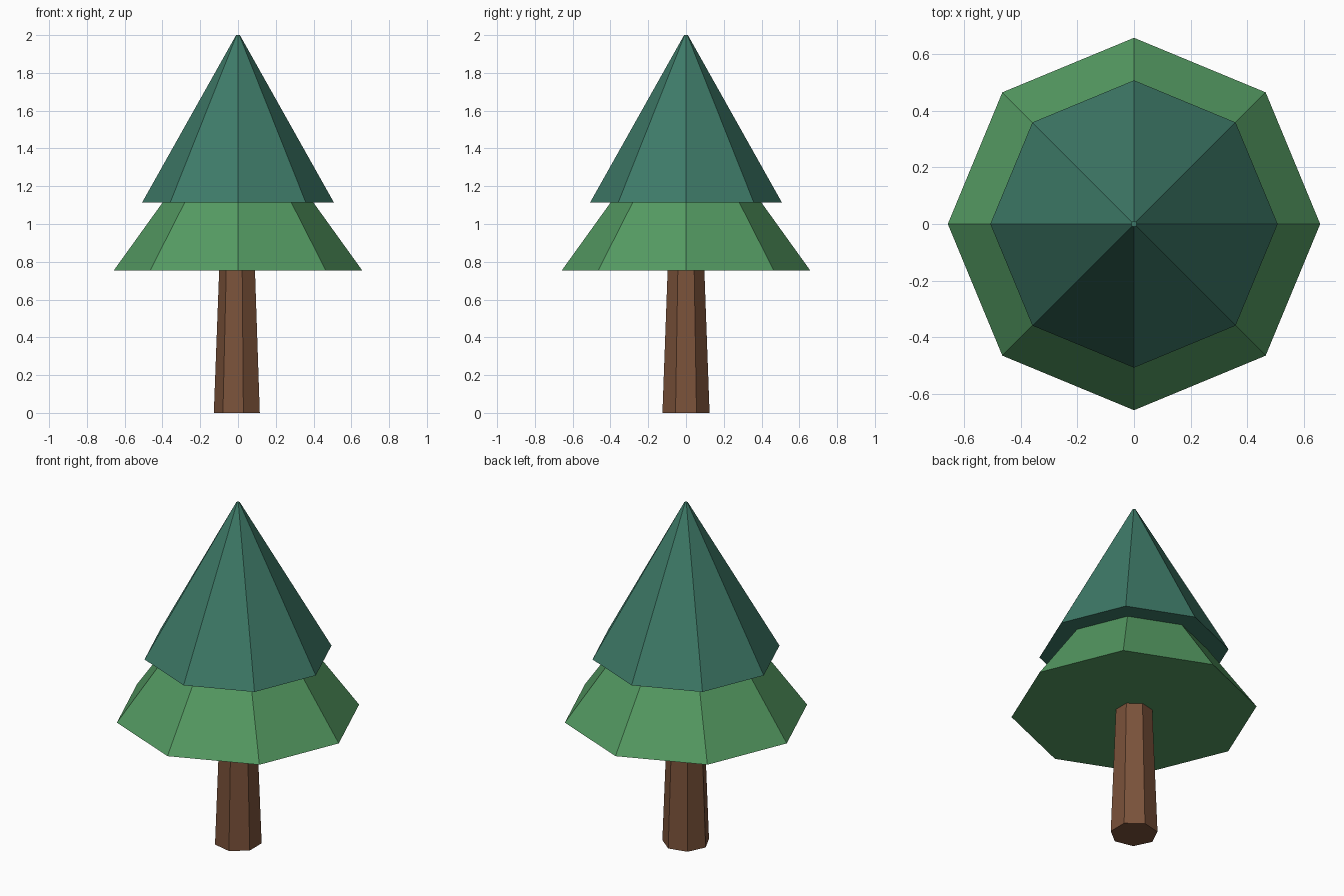
import bpy, bmesh
from math import pi, sin, cos

if "Cube" in bpy.data.objects:
    bpy.data.objects.remove(bpy.data.objects["Cube"])


def material(name, rgb):
    m = bpy.data.materials.new(name)
    m.diffuse_color = (*rgb, 1.0)
    m.use_nodes = True
    m.node_tree.nodes["Principled BSDF"].inputs["Base Color"].default_value = m.diffuse_color
    return m


def frustum(name, sides, start, r0, z0, r1, z1, mat):
    """Closed tapered prism with its first corner at angle start."""
    bm = bmesh.new()
    rings = []
    for r, z in ((r0, z0), (r1, z1)):
        angles = [start + 2 * pi * i / sides for i in range(sides)]
        rings.append([bm.verts.new((r * cos(a), r * sin(a), z)) for a in angles])
    low, high = rings
    for i in range(sides):
        j = (i + 1) % sides
        bm.faces.new((low[i], low[j], high[j], high[i]))
    bm.faces.new(low[::-1])
    bm.faces.new(high)
    me = bpy.data.meshes.new(name)
    bm.to_mesh(me)
    bm.free()
    me.materials.append(mat)
    ob = bpy.data.objects.new(name, me)
    bpy.context.collection.objects.link(ob)
    return ob


bark = material("bark brown", (0.195, 0.084, 0.042))
light = material("light green", (0.089, 0.323, 0.122))
dark = material("dark teal green", (0.048, 0.195, 0.138))

# seven-sided trunk, slightly tapered, ending inside the foliage
frustum("trunk", 7, pi, 0.128, 0.0, 0.098, 0.80, bark)
# two eight-sided foliage tiers
frustum("lower_foliage", 8, 0, 0.657, 0.755, 0.01, 1.655, light)
frustum("upper_foliage", 8, 0, 0.507, 1.115, 0.01, 2.0, dark)
